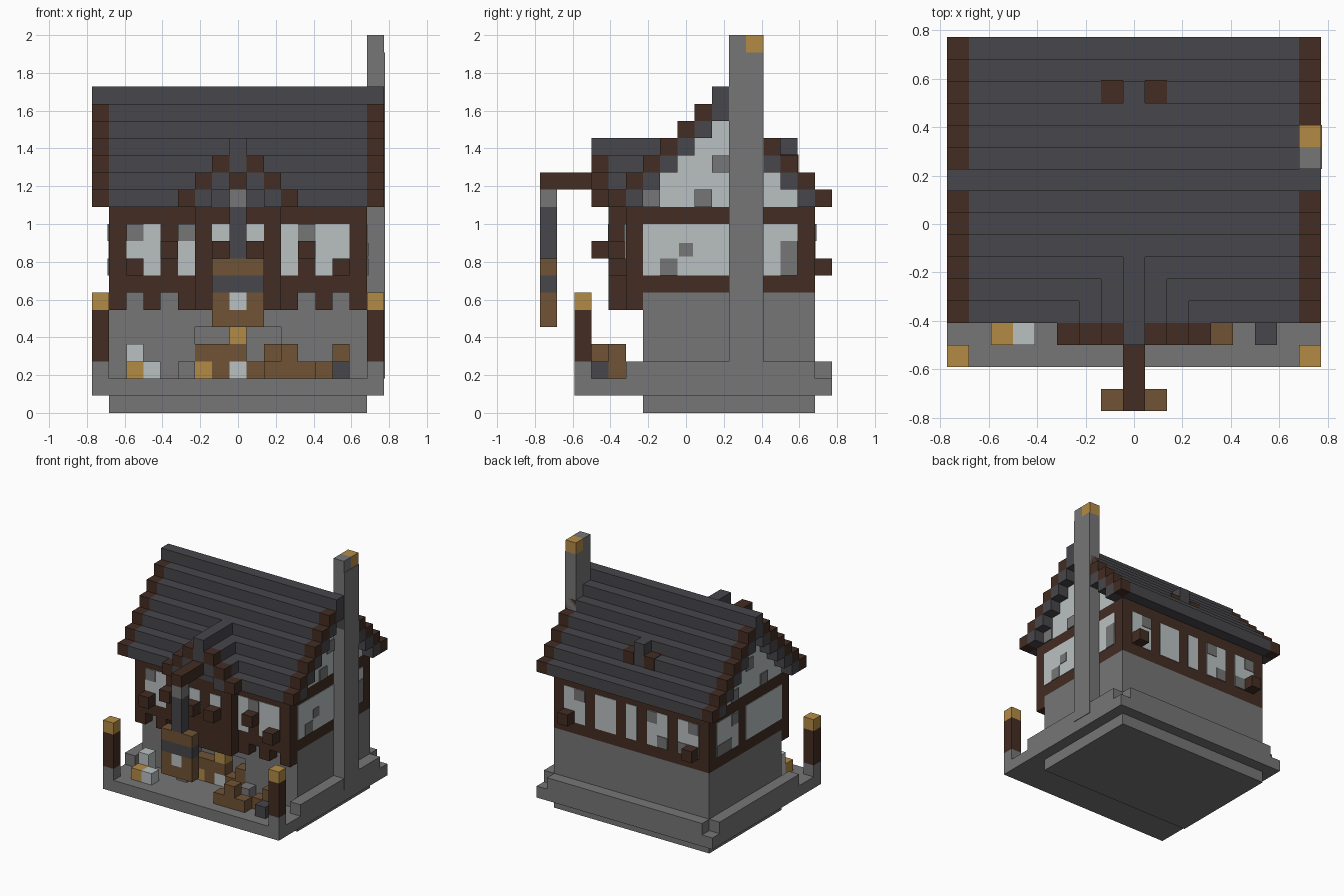
import bpy
import bmesh

cube = bpy.data.objects.get("Cube")
if cube:
    bpy.data.objects.remove(cube)

UNIT = 1 / 11      # edge of one block
MID = 8.5          # centre of the block grid
WIDE = 17          # blocks across
THIN = 0.05        # plate thickness in blocks


def linear(c):
    c /= 255
    return c / 12.92 if c <= 0.04045 else ((c + 0.055) / 1.055) ** 2.4


def material(name, red, green, blue):
    mat = bpy.data.materials.new(name)
    mat.use_nodes = True
    colour = (linear(red), linear(green), linear(blue), 1)
    mat.diffuse_color = colour
    mat.node_tree.nodes["Principled BSDF"].inputs["Base Color"].default_value = colour
    return mat


stone = material("stone grey", 118, 118, 118)
slate = material("slate", 71, 70, 75)
timber = material("dark timber", 67, 45, 35)
wood = material("warm wood", 112, 83, 53)
gold = material("lamp gold", 180, 139, 70)
plaster = material("pale plaster", 186, 193, 193)


def box(x, y, z, w=1, d=1, h=1):
    """Corner and size of a box, in blocks."""
    return (x, y, z, w, d, h)


def mirrored(boxes):
    """Add the same boxes reflected across the centre plane."""
    return boxes + [(WIDE - b[0] - b[3],) + b[1:] for b in boxes]


def part(name, mat, boxes):
    bm = bmesh.new()
    for x, y, z, w, d, h in boxes:
        verts = bmesh.ops.create_cube(bm, size=1)["verts"]
        for v in verts:
            v.co.x = (x + (v.co.x + 0.5) * w - MID) * UNIT
            v.co.y = (y + (v.co.y + 0.5) * d - MID) * UNIT
            v.co.z = (z + (v.co.z + 0.5) * h) * UNIT
    mesh = bpy.data.meshes.new(name)
    bm.to_mesh(mesh)
    bm.free()
    mesh.materials.append(mat)
    obj = bpy.data.objects.new(name, mesh)
    bpy.context.collection.objects.link(obj)
    return obj


def front_plate(x, z, w=1, h=1, y=5, lift=THIN):
    return box(x, y - lift, z, w, lift, h)


def back_plate(x, z, w=1, h=1, lift=THIN):
    return box(x, 16, z, w, lift, h)


def right_plate(y, z, d=1, h=1, lift=THIN):
    return box(16, y, z, lift, d, h)


def left_plate(y, z, d=1, h=1, lift=THIN):
    return box(1 - lift, y, z, lift, d, h)


# Foundation, terrace and skirting ledge
part("foundation", stone, [box(1, 6, 0, 15, 10, 1)])
part("terrace", stone, [box(0, 2, 1, WIDE, 15, 1)])
part("skirting_ledge", stone,
     mirrored([box(0, 5, 2, 1, 11), box(5, 5, 2)]) + [box(1, 16, 2, 15)])

# Ground floor with a shallow doorway recess
part("ground_floor", stone,
     mirrored([box(1, 6, 2, 5, 1, 5)])
     + [box(1, 7, 2, 15, 9, 5), box(6, 6, 5, 5, 1, 2)])
part("doorway_wood", wood,
     [box(6, 6, 3, 3), box(7, 6, 2), box(9, 6, 2, 2), box(10, 6, 3)])
part("doorway_lamp", gold, [box(8, 6, 4), box(6, 6, 2)])
part("doorway_pale_block", plaster, [box(8, 6, 2)])

# Gate posts with lamps
part("post_bases", stone, mirrored([box(0, 2, 2)]))
part("gate_posts", timber, mirrored([box(0, 2, 3, h=3)]))
part("post_lamps", gold, mirrored([box(0, 2, 6)]))

# Yard clutter
part("yard_sacks", plaster, [box(3, 3, 2), box(2, 4, 2, h=2)])
part("yard_crate", gold, [box(2, 3, 2)])
part("yard_bench", wood, [box(10, 3, 2, 3), box(11, 3, 3), box(13, 4, 2),
                          box(14, 4, 2, h=2)])
part("yard_bucket", slate, [box(14, 3, 2)])

# Timber upper floor, jutting out over the front, with hanging beam ends
part("upper_floor", timber, [box(1, 5, 7, 15, 11, 5)])
part("beam_ends", timber, mirrored([box(x, 5, 6) for x in (1, 3, 5)]))
part("bay", timber, [box(6, 4, 6, 5, 1, 6)])
part("window_blocks", timber,
     mirrored([box(2, 4, 8), box(4, 4, 9), box(7, 3, 9), box(2, 16, 8)]))

# Plaster panels between the timbers
part("front_panels", plaster,
     mirrored([front_plate(2, 8, 2, 3), front_plate(5, 8, 1, 3),
               front_plate(7, 9, 1, 2, y=4)]))
part("back_panels", plaster,
     mirrored([back_plate(2, 8, 2, 3), back_plate(5, 8, 2, 3)])
     + [back_plate(8, 8, 1, 3)])
part("right_panel", plaster, [right_plate(6, 8, 9, 3)])
part("left_panels", plaster, [left_plate(6, 8, 5, 3), left_plate(12, 8, 3, 3)])
part("gable_walls", plaster,
     [box(1, 6 + i, 12 + i, 15, 9 - 2 * i) for i in range(5)])

# Bare stone patches showing through the plaster
PROUD = 2 * THIN
part("front_patches", stone,
     [front_plate(x, 10, lift=PROUD) for x in (2, 5, 12)])
part("back_patches", stone,
     [back_plate(x, z, lift=PROUD)
      for x, z in ((13, 10), (7 - 1, 10), (5, 8), (3, 8), (2, 10))])
part("right_patches", stone,
     [right_plate(y, z, lift=PROUD)
      for y, z in ((7, 8), (6, 12), (9, 12), (10, 14))]
     + [right_plate(14, 8, 1, 2, PROUD),
        right_plate(8.1, 9.1, 0.8, 0.8, PROUD)])
part("left_patches", stone,
     [left_plate(y, z, lift=PROUD)
      for y, z in ((14, 8), (12, 10), (13, 8), (12, 12), (8, 12), (10, 14))])

# Main roof: stepped courses, dark bargeboards and a lining under each step
courses, barges, lining = [], [], []
for i in range(6):
    z = 12 + i
    for y in (4 + i, 16 - i):
        courses.append(box(1, y, z, 15))
        barges += mirrored([box(0, y, z)])
    for y in {5 + i, 15 - i}:
        lining.append(box(0, y, z, WIDE))
part("roof_courses", slate, courses)
part("bargeboards", timber, barges)
part("roof_lining", slate, lining)
part("roof_ridge", slate, [box(0, 10, 18, WIDE)])

# Small gable roof over the bay
part("bay_bargeboards", timber,
     mirrored([box(5 + i, 3, 12 + i) for i in range(3)]))
part("bay_roof", slate,
     mirrored([box(6 + i, 3, 12 + i) for i in range(2)]
              + [box(7, 4, 14, 1, 2), box(6, 4, 13)])
     + [box(8, 3, 14), box(8, 3, 15, 1, 4)])

# Tiny dormer on the back slope
part("dormer_sides", timber,
     mirrored([box(7, 14, 14, 1, 1 + THIN, 1 + THIN)]))
part("dormer_ridge", slate, [box(8, 14, 15)])

# Chimney on the right, slightly proud of the bargeboards
part("chimney", stone, [box(16, 11, 2, 1 + THIN, 2, 19), box(16, 11, 21)])
part("chimney_ember", gold, [box(16, 12, 21)])

# Hanging sign shaped like a mug
part("sign_arm", timber, [box(8, 0, 13, 1, 4)])
part("sign_hook", stone, [box(8, 0, 12)])
part("sign_chain", slate, [box(8, 0, 9, h=3)])
part("sign_band", slate, [box(7, 0, 7, 3)])
part("sign_mug", wood,
     mirrored([box(7, 0, 6)]) + [box(7, 0, 5, 3), box(7, 0, 8, 3)])
part("sign_label", plaster, [box(8, 0, 6)])
